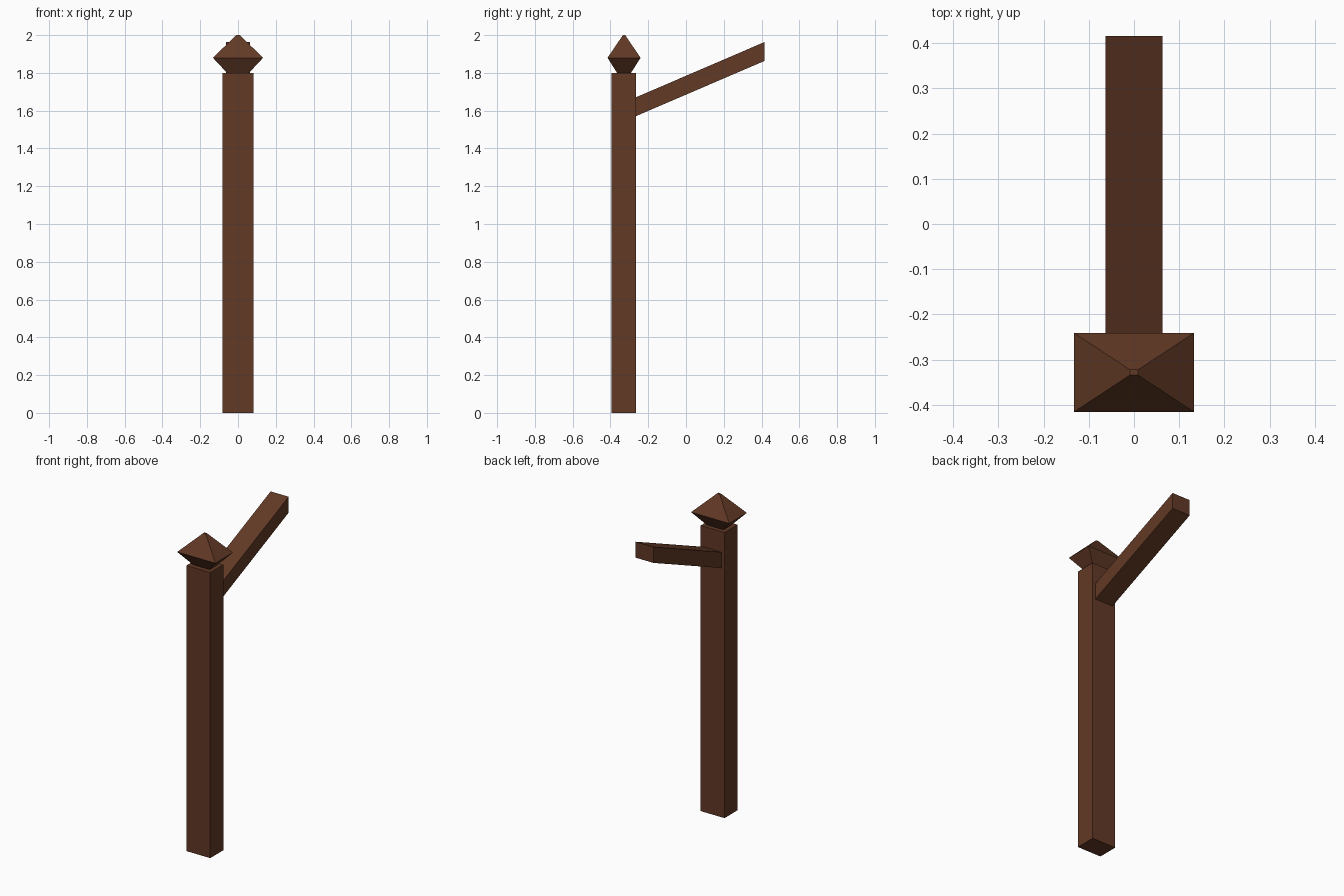
import bpy

if "Cube" in bpy.data.objects:
    bpy.data.objects.remove(bpy.data.objects["Cube"])

wood = bpy.data.materials.new("dark brown wood")
wood.diffuse_color = (0.122, 0.041, 0.019, 1)
wood.use_nodes = True
wood.node_tree.nodes["Principled BSDF"].inputs["Base Color"].default_value = wood.diffuse_color


def loft(name, rings):
    """Closed flat-sided solid through a stack of four-cornered rings."""
    verts = [p for r in rings for p in r]
    n = len(rings)
    faces = [(3, 2, 1, 0), tuple(range(4 * n - 4, 4 * n))]
    for k in range(n - 1):
        for i in range(4):
            j = (i + 1) % 4
            faces.append((4*k + i, 4*k + j, 4*k + 4 + j, 4*k + 4 + i))
    mesh = bpy.data.meshes.new(name)
    mesh.from_pydata(verts, [], faces)
    mesh.materials.append(wood)
    obj = bpy.data.objects.new(name, mesh)
    bpy.context.collection.objects.link(obj)
    return obj


def level(cy, z, hx, hy):
    """Horizontal rectangle centred on x = 0."""
    return [(-hx, cy - hy, z), (hx, cy - hy, z), (hx, cy + hy, z), (-hx, cy + hy, z)]


def upright(y, z0, z1, hx):
    """Vertical rectangle facing along y."""
    return [(-hx, y, z0), (-hx, y, z1), (hx, y, z1), (hx, y, z0)]


# square post
loft("post", [level(-0.33, 0, 0.083, 0.065), level(-0.33, 1.8, 0.083, 0.065)])

# faceted finial on top of the post
loft("finial", [level(-0.328, 1.797, 0.055, 0.035),
                level(-0.328, 1.88, 0.133, 0.0875),
                level(-0.328, 2.0, 0.009, 0.006)])

# slanted arm with upright ends
loft("arm", [upright(-0.267, 1.57, 1.67, 0.063), upright(0.415, 1.863, 1.963, 0.063)])
